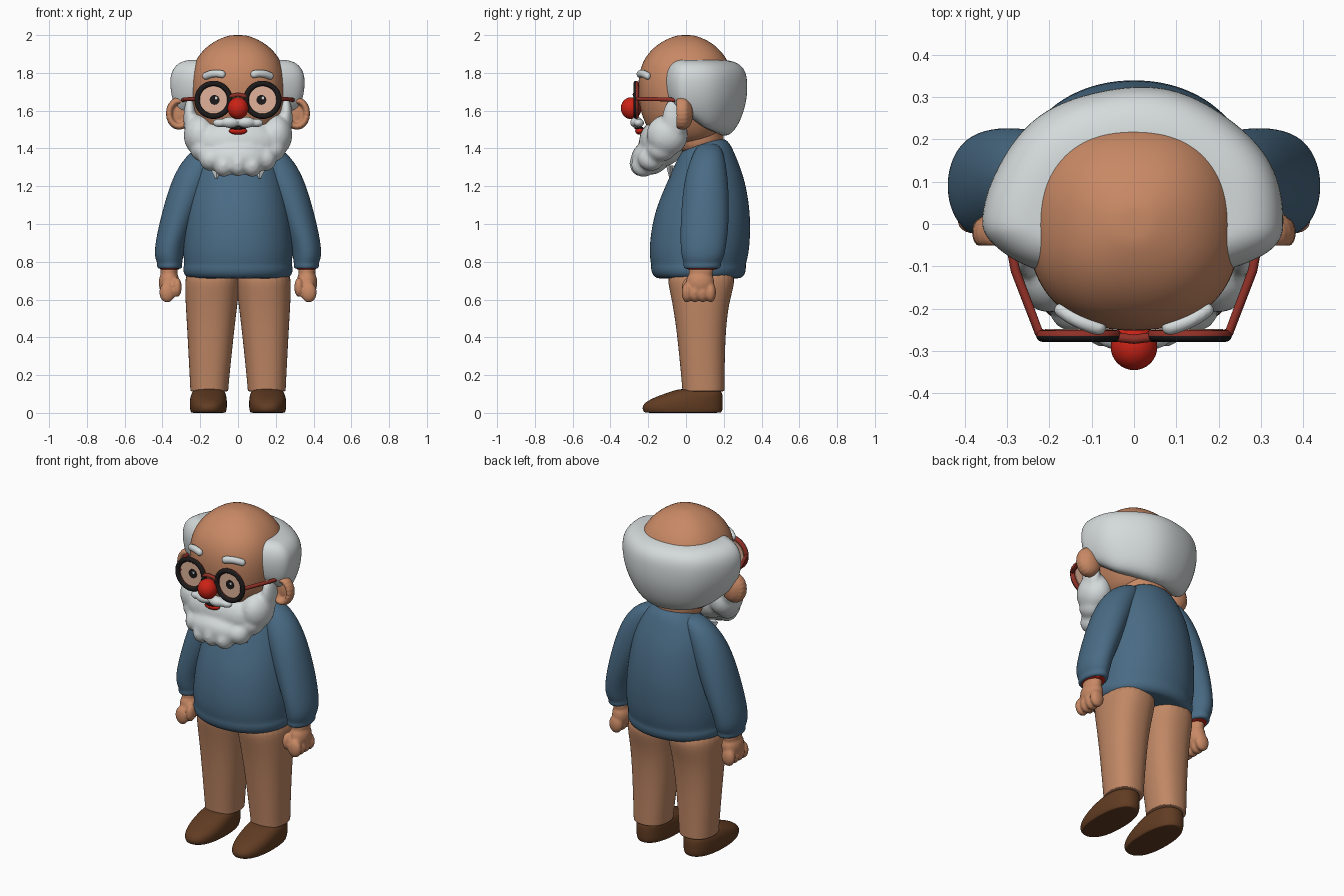
import bpy, bmesh, math
from mathutils import Matrix, Vector

cube = bpy.data.objects.get("Cube")
if cube:
    bpy.data.objects.remove(cube, do_unlink=True)


def material(name, r, g, b):
    m = bpy.data.materials.new(name)
    m.use_nodes = True
    m.diffuse_color = (r, g, b, 1)
    m.node_tree.nodes["Principled BSDF"].inputs["Base Color"].default_value = (r, g, b, 1)
    return m


SKIN = material("skin", .58, .25, .13)
PANTS = material("tan cloth", .53, .245, .13)
BLUE = material("blue wool", .066, .145, .23)
WHITE = material("white hair", .66, .70, .70)
BROWN = material("brown leather", .12, .045, .016)
RED = material("bright red", .6, .016, .008)
FRAME = material("dark red frame", .28, .03, .02)
BLACK = material("black", .012, .01, .01)
PEACH = material("pale peach", .75, .45, .32)

SIDES = (("left", 1), ("right", -1))


def finish(bm, name, mat, smooth=True):
    bmesh.ops.recalc_face_normals(bm, faces=bm.faces[:])
    mesh = bpy.data.meshes.new(name)
    bm.to_mesh(mesh)
    bm.free()
    for p in mesh.polygons:
        p.use_smooth = smooth
    mesh.materials.append(mat)
    ob = bpy.data.objects.new(name, mesh)
    bpy.context.collection.objects.link(ob)
    return ob


def spow(v, n):
    return math.copysign(abs(v) ** (2 / n), v)


def loft(name, mat, rows, n=2.0, side=1, cy=None, wave=0, floor=None):
    """Skin a stack of level rings; each row is height, centre x, half width, front y, back y."""
    bm, rings, count = bmesh.new(), [], 28
    for z, cx, rx, yf, yb in rows:
        mid = (yf + yb) / 2 if cy is None else cy
        ring = []
        for i in range(count):
            a = math.tau * i / count
            c, s = spow(math.cos(a), n), spow(math.sin(a), n)
            k = 1 + wave * math.cos(7 * a + math.pi)
            y = mid + s * k * ((yb - mid) if s > 0 else (mid - yf))
            h = max(z, floor(y)) if floor else z
            ring.append(bm.verts.new((side * cx + rx * k * c, y, h)))
        rings.append(ring)
    for a, b in zip(rings, rings[1:]):
        for i in range(count):
            j = (i + 1) % count
            bm.faces.new((a[i], a[j], b[j], b[i]))
    bm.faces.new(rings[0][::-1])
    bm.faces.new(rings[-1])
    ob = finish(bm, name, mat)
    sub = ob.modifiers.new("smooth surface", 'SUBSURF')
    sub.levels = sub.render_levels = 2
    return ob


def blend(name, mat, blobs, voxel=.01, rounds=5):
    """Melt ellipsoids, each a centre and three radii, into one soft form."""
    bm = bmesh.new()
    for x, y, z, rx, ry, rz in blobs:
        mat4 = Matrix.Translation((x, y, z)) @ Matrix.Diagonal((rx, ry, rz, 1))
        bmesh.ops.create_icosphere(bm, subdivisions=3, radius=1, matrix=mat4)
    ob = finish(bm, name, mat)
    re = ob.modifiers.new("melt", 'REMESH')
    re.mode, re.voxel_size, re.use_smooth_shade = 'VOXEL', voxel, True
    sm = ob.modifiers.new("soften", 'SMOOTH')
    sm.factor, sm.iterations = .5, rounds
    return ob


def ball(name, mat, centre, radii):
    bm = bmesh.new()
    bmesh.ops.create_uvsphere(bm, u_segments=32, v_segments=20, radius=1,
                              matrix=Matrix.Translation(centre) @ Matrix.Diagonal((*radii, 1)))
    return finish(bm, name, mat)


def disc(name, mat, centre, radius):
    bm = bmesh.new()
    bmesh.ops.create_cone(bm, cap_ends=True, segments=32, radius1=radius, radius2=radius, depth=.005,
                          matrix=Matrix.Translation(centre) @ Matrix.Rotation(math.pi / 2, 4, 'X'))
    return finish(bm, name, mat, False)


def tube(name, mat, points, radius):
    cu = bpy.data.curves.new(name, 'CURVE')
    cu.dimensions, cu.bevel_depth, cu.bevel_resolution, cu.use_fill_caps = '3D', radius, 3, True
    sp = cu.splines.new('POLY')
    sp.points.add(len(points) - 1)
    for p, co in zip(sp.points, points):
        p.co = (*co, 1)
    cu.materials.append(mat)
    ob = bpy.data.objects.new(name, cu)
    bpy.context.collection.objects.link(ob)


# Head, neck and the horseshoe of hair
head = [(1.42, .13), (1.48, .19), (1.55, .226), (1.62, .247), (1.72, .256), (1.8, .25),
        (1.87, .226), (1.93, .178), (1.97, .122), (1.995, .06), (2.0, .03)]
loft("head", SKIN, [(z, 0, r, -r, r * .98) for z, r in head], n=2.3)
loft("neck", SKIN, [(1.36, 0, .14, -.06, .2), (1.48, 0, .14, -.06, .2), (1.6, 0, .15, -.06, .2)])
hair = [(1.44, .2, -.06, .19), (1.49, .27, -.09, .26), (1.57, .315, -.11, .3), (1.66, .35, -.13, .325),
        (1.75, .362, -.145, .328), (1.81, .352, -.135, .318), (1.85, .32, -.11, .285),
        (1.87, .27, -.07, .22), (1.868, .2, -.03, .16)]
loft("hair", WHITE, [(z, 0, r, f, b) for z, r, f, b in hair], cy=0, wave=.012,
     floor=lambda y: 1.58 - .75 * y)

# Beard, moustache and mouth
beard = [(0, -.13, 1.43, .25, .12, .13), (0, -.19, 1.35, .18, .1, .09), (0, -.235, 1.32, .05, .065, .07)]
for s in (1, -1):
    beard += [(s * .2, -.1, 1.47, .088, .11, .11), (s * .255, -.06, 1.56, .034, .065, .11),
              (s * .075, -.225, 1.31, .052, .065, .062), (s * .145, -.185, 1.345, .06, .07, .065),
              (s * .19, -.13, 1.4, .065, .08, .07)]
blend("beard", WHITE, beard, .012, 4)
moustache = []
for s in (1, -1):
    moustache += [(s * .042, -.262, 1.538, .05, .034, .03), (s * .095, -.25, 1.535, .04, .028, .023)]
blend("moustache", WHITE, moustache, .007, 3)
ball("lower_lip", RED, (0, -.245, 1.493), (.048, .024, .02))
ball("open_mouth", BLACK, (0, -.25, 1.508), (.042, .024, .01))
ball("nose", RED, (0, -.29, 1.613), (.055, .055, .058))

# Torso of the sweater
torso = [(.71, .25, -.145, .275), (.715, .268, -.16, .295), (.735, .29, -.182, .315), (.77, .293, -.188, .32),
         (.785, .285, -.185, .316), (.85, .294, -.199, .337), (1.0, .285, -.182, .344), (1.12, .264, -.147, .334),
         (1.25, .237, -.087, .308), (1.35, .202, -.046, .268), (1.42, .152, 0, .238), (1.458, .09, .06, .205)]
loft("sweater_body", BLUE, [(z, 0, r, f, b) for z, r, f, b in torso], n=2.1)

sleeve = [(1.43, .12, .05, .07, .17), (1.38, .17, .09, .04, .2), (1.28, .225, .107, 0, .218),
          (1.15, .277, .102, -.02, .228), (1.0, .327, .091, -.03, .227), (.88, .363, .079, -.03, .213),
          (.82, .365, .075, -.022, .2), (.795, .362, .066, -.012, .185), (.78, .362, .068, -.014, .187),
          (.765, .362, .064, -.01, .18), (.762, .362, .05, .005, .16)]
leg = [(.113, .152, .098, -.018, .2), (.116, .152, .101, -.02, .204), (.13, .152, .101, -.02, .204),
       (.3, .148, .114, -.036, .206), (.45, .144, .126, -.052, .212), (.58, .14, .138, -.072, .228),
       (.66, .136, .145, -.09, .252), (.78, .13, .15, -.11, .27)]
shoe = [(0, .157, .088, -.21, .182), (.002, .157, .092, -.222, .188), (.02, .157, .098, -.234, .196),
        (.05, .157, .1, -.227, .196), (.08, .157, .097, -.175, .196), (.11, .155, .089, -.09, .192),
        (.13, .152, .07, -.03, .17)]

for label, s in SIDES:
    # Limbs
    loft(label + "_sleeve", BLUE, sleeve, side=s)
    loft(label + "_trouser_leg", PANTS, leg, n=2.3, side=s)
    loft(label + "_shoe", BROWN, shoe, n=2.3, side=s)
    ball(label + "_cuff_trim", RED, (s * .362, .085, .763), (.052, .08, .008))

    # Hand with four curled fingers and a thumb
    hand = [(s * .365, .075, .69, .055, .075, .075), (s * .365, .08, .75, .046, .065, .05),
            (s * .322, .012, .665, .024, .034, .052)]
    hand += [(s * .375, .005 + .042 * i, .638, .042, .028, .054) for i in range(4)]
    blend(label + "_hand", SKIN, hand, .008, 2)

    # Ear with a raised rim
    ear = [(s * .305, .005, 1.585, .06, .032, .075)]
    for i in range(20):
        a = math.tau * i / 20
        ear.append((s * (.312 + .052 * math.cos(a)), -.02, 1.585 + .068 * math.sin(a), .019, .034, .019))
    blend(label + "_ear", SKIN, ear, .007, 3)

    # Eyebrow arched across the brow
    brow = []
    for i in range(9):
        x = .085 + .0105 * i
        y = -.25 * (1 - (x / .25) ** 2.3) ** (1 / 2.3)
        brow.append((s * x, y - .004, 1.797 - 4.5 * (x - .115) ** 2, .02, .018, .021))
    blend(label + "_eyebrow", WHITE, brow, .006, 2)

    # Eye
    disc(label + "_lens", PEACH, (s * .13, -.25, 1.657), .08)
    disc(label + "_pupil", BLACK, (s * .124, -.254, 1.657), .026)
    disc(label + "_glint", WHITE, (s * .124 + .008, -.257, 1.667), .007)

    # Spectacle rim, black in front and red around the edge, with its arm
    bpy.ops.mesh.primitive_torus_add(major_segments=48, minor_segments=12, major_radius=.087, minor_radius=.014,
                                     location=(s * .13, -.264, 1.657), rotation=(math.pi / 2, 0, 0))
    rim = bpy.context.object
    rim.name = label + "_spectacle_rim"
    rim.data.materials.append(FRAME)
    rim.data.materials.append(BLACK)
    for p in rim.data.polygons:
        p.use_smooth = True
        p.material_index = 1 if p.normal.z > .2 else 0
    tube(label + "_spectacle_arm", FRAME, [(s * .205, -.264, 1.662), (s * .225, -.255, 1.662),
         (s * .28, -.11, 1.66), (s * .295, -.03, 1.655)], .011)

    # Shirt collar point
    bm = bmesh.new()
    bmesh.ops.create_cone(bm, cap_ends=True, segments=4, radius1=.005, radius2=.04, depth=.07,
                          matrix=Matrix.Translation((s * .115, -.085, 1.275)) @ Matrix.Diagonal((1, .5, 1, 1)))
    finish(bm, label + "_collar_point", WHITE, False)

tube("spectacle_bridge", FRAME, [(-.05, -.266, 1.675), (0, -.272, 1.685), (.05, -.266, 1.675)], .011)
